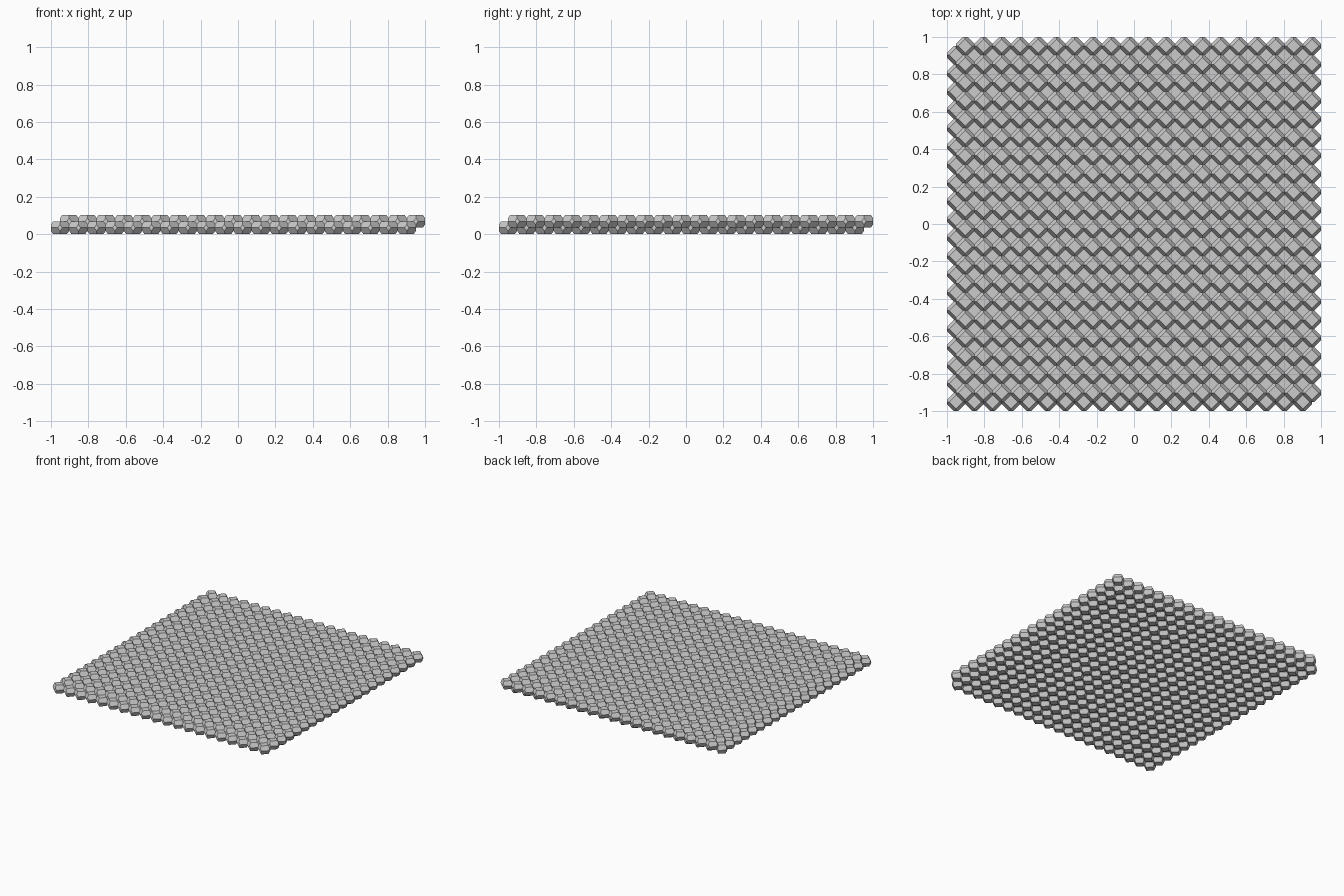
import bpy
import bmesh

cube = bpy.data.objects.get("Cube")
if cube:
    bpy.data.objects.remove(cube, do_unlink=True)

COUNT = 20
PITCH = 2 / (COUNT + 0.5)      # cells per layer, half a cell of stagger
HALF = PITCH / 2
TOP = PITCH / 8 ** 0.5         # half height of a cell

grey = bpy.data.materials.new("light_grey")
grey.use_nodes = True
colour = (0.6, 0.6, 0.6, 1)
grey.diffuse_color = colour
grey.node_tree.nodes["Principled BSDF"].inputs["Base Color"].default_value = colour


def cell_mesh():
    """Flattened truncated octahedron: diamonds on six sides, hexagons between."""
    bm = bmesh.new()
    signs = (-1, 1)
    points = set()
    for s in signs:
        for t in signs:
            # top and bottom diamonds
            points.add((s * HALF * 0.75, 0, t * TOP))
            points.add((0, s * HALF * 0.75, t * TOP))
            # side diamonds
            points.add((s * HALF, t * HALF / 4, 0))
            points.add((s * HALF, 0, t * TOP / 2))
            points.add((t * HALF / 4, s * HALF, 0))
            points.add((0, s * HALF, t * TOP / 2))
    for p in sorted(points):
        bm.verts.new(p)
    bmesh.ops.convex_hull(bm, input=bm.verts[:])
    bmesh.ops.dissolve_limit(bm, angle_limit=0.02, verts=bm.verts[:], edges=bm.edges[:])
    bmesh.ops.recalc_face_normals(bm, faces=bm.faces[:])
    mesh = bpy.data.meshes.new("cell")
    bm.to_mesh(mesh)
    bm.free()
    mesh.materials.append(grey)
    return mesh


def cell_layer(name, start, z):
    """One square sheet of cells, arrayed along x and y."""
    layer = bpy.data.objects.new(name, cell_mesh())
    bpy.context.collection.objects.link(layer)
    layer.location = (start, start, z)
    for label, step in (("columns", (PITCH, 0, 0)), ("rows", (0, PITCH, 0))):
        array = layer.modifiers.new(label, "ARRAY")
        array.count = COUNT
        array.use_relative_offset = False
        array.use_constant_offset = True
        array.constant_offset_displace = step


# Two staggered sheets that nest into each other
cell_layer("lower_cell_layer", -1 + HALF, TOP)
cell_layer("upper_cell_layer", -1 + PITCH, 2 * TOP)
